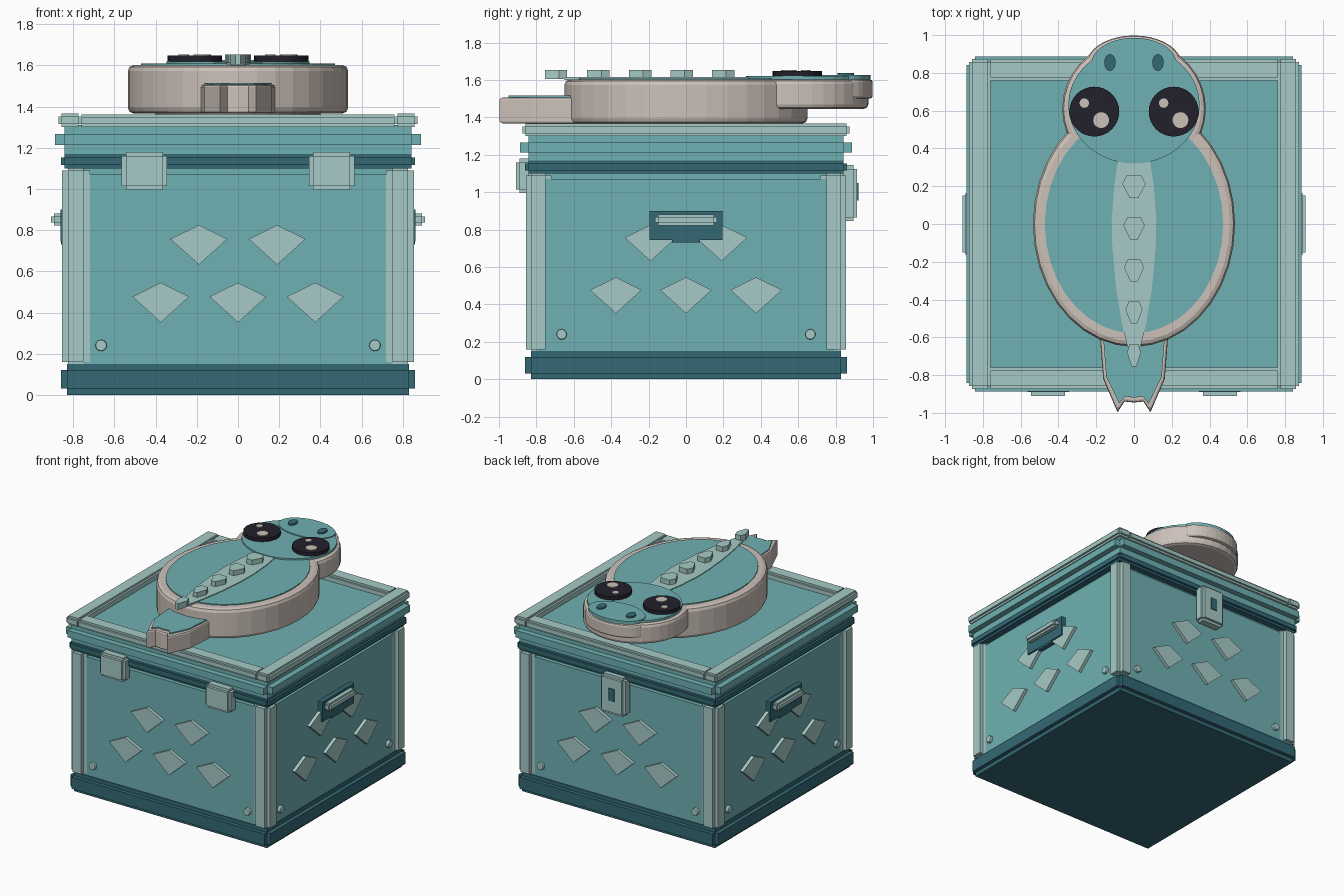
import bpy, bmesh, math
from mathutils import Matrix, Vector

if "Cube" in bpy.data.objects:
    bpy.data.objects.remove(bpy.data.objects["Cube"])


def material(name, hexcode):
    rgb = [int(hexcode[i:i + 2], 16) / 255 for i in (0, 2, 4)]
    lin = [c / 12.92 if c <= 0.04045 else ((c + 0.055) / 1.055) ** 2.4 for c in rgb]
    m = bpy.data.materials.new(name)
    m.diffuse_color = (*lin, 1)
    m.use_nodes = True
    m.node_tree.nodes["Principled BSDF"].inputs["Base Color"].default_value = m.diffuse_color
    return m


TEAL = material("teal", "70B1B3")
PALE = material("pale_teal", "A6CAC7")
DARK = material("dark_teal", "346975")
BEIGE = material("warm_beige", "CCC1B9")
BLACK = material("near_black", "22202B")


def finish(name, bm, mat, matrix=None):
    bmesh.ops.recalc_face_normals(bm, faces=bm.faces)
    if matrix is not None:
        bm.transform(matrix)
    me = bpy.data.meshes.new(name)
    bm.to_mesh(me)
    bm.free()
    me.materials.append(mat)
    ob = bpy.data.objects.new(name, me)
    bpy.context.collection.objects.link(ob)
    return ob


def stepped_box(name, lo, hi, step, mat, matrix=None):
    """Box with stepped edges: three boxes, each full length along one axis."""
    bm = bmesh.new()
    lo, hi = Vector(lo), Vector(hi)
    for axis in (range(3) if step else [0]):
        inset = Vector([0 if a == axis else step for a in range(3)])
        size = hi - lo - 2 * inset
        bmesh.ops.create_cube(bm, size=1, matrix=Matrix.Translation((lo + hi) / 2)
                              @ Matrix.Diagonal((*size, 1)))
    return finish(name, bm, mat, matrix)


def prism(name, pts, z0, z1, mat, bevel=0, matrix=None):
    """Outline extruded upward, with optional chamfer on both rims."""
    bm = bmesh.new()
    base = bm.faces.new([bm.verts.new((x, y, z0)) for x, y in pts])
    ret = bmesh.ops.extrude_face_region(bm, geom=[base], use_keep_orig=True)
    for v in ret["geom"]:
        if isinstance(v, bmesh.types.BMVert):
            v.co.z = z1
    if bevel:
        rims = [e for e in bm.edges if abs(e.verts[0].co.z - e.verts[1].co.z) < 1e-6]
        bmesh.ops.bevel(bm, geom=rims, offset=bevel, segments=2, profile=0.5,
                        affect='EDGES')
    return finish(name, bm, mat, matrix)


def ellipse(cx, cy, rx, ry, n=36):
    return [(cx + rx * math.cos(2 * math.pi * i / n),
             cy + ry * math.sin(2 * math.pi * i / n)) for i in range(n)]


def mirrored(half):
    """Closes an outline given by its right half."""
    return half + [(-x, y) for x, y in reversed(half) if abs(x) > 1e-6]


def wall(k):
    """Wall space (across, up, outward): 0 front, 1 right, 2 back, 3 left."""
    return Matrix.Rotation(k * math.pi / 2, 4, 'Z') @ Matrix.Rotation(math.pi / 2, 4, 'X')


# Box: base, walls, seam band and lid
stepped_box("base", (-.86, -.86, 0), (.86, .86, .15), .03, DARK)
stepped_box("box_body", (-.825, -.825, .1), (.825, .825, 1.1), .03, TEAL)
stepped_box("seam_band", (-.86, -.86, 1.1), (.86, .86, 1.17), .017, DARK)
stepped_box("lid", (-.888, -.888, 1.168), (.888, .888, 1.312), .045, TEAL)

# Corner posts
for sx in (-1, 1):
    for sy in (-1, 1):
        x0, x1 = sorted((sx * .72, sx * .855))
        y0, y1 = sorted((sy * .72, sy * .855))
        stepped_box("corner_post", (x0, y0, .13), (x1, y1, 1.12), .03, PALE)

# Lid rails
for s in (-1, 1):
    a, b = sorted((s * .76, s * .873))
    stepped_box("lid_side_rail", (a, -.873, 1.3), (b, .873, 1.367), .015, PALE)
    stepped_box("lid_cross_rail", (-.775, a, 1.3), (.775, b, 1.362), .015, PALE)

# Kite plates and rivets on every wall
for k in range(4):
    for cx, top in ((-.19, .825), (.19, .825), (-.375, .545), (0, .545), (.375, .545)):
        kite = [(cx, top), (cx - .138, top - .068), (cx, top - .193), (cx + .138, top - .068)]
        prism("kite_plate", kite, .81, .85, PALE, 0, wall(k))
    for cx in (-.665, .665):
        prism("rivet", ellipse(cx, .24, .028, .028, 12), .81, .848, PALE, .006, wall(k))

# Side handles
for k in (1, 3):
    stepped_box("handle_plate", (-.195, .745, .81), (.195, .9, .862), 0, DARK, wall(k))
    stepped_box("handle_lip", (-.075, .73, .81), (.075, .75, .86), 0, DARK, wall(k))
    stepped_box("handle_grip", (-.165, .823, .84), (.165, .882, .908), .015, PALE, wall(k))

# Hinges on the front, latch on the back
for cx in (-.455, .455):
    stepped_box("hinge", (cx - .11, .995, .82), (cx + .11, 1.18, .91), .02, PALE, wall(0))
stepped_box("latch", (-.105, .845, .82), (.105, 1.145, .915), .02, PALE, wall(2))
stepped_box("latch_slot", (-.026, .955, .9), (.026, 1.05, .922), 0, DARK, wall(2))

# Creature body with inlaid back
prism("creature_mount", ellipse(0, 0, .4, .5), 1.3, 1.38, BEIGE)
prism("creature_body", ellipse(0, 0, .535, .65), 1.367, 1.602, BEIGE, .028)
prism("back_inlay", ellipse(0, 0, .472, .578), 1.59, 1.609, TEAL)

# Tail
tail = [(0, -.945), (.05, -.94), (.087, -.997), (.163, -.82), (.18, -.6), (.17, -.5)]
prism("tail", mirrored(tail), 1.367, 1.507, BEIGE, .012)
tail_top = [(0, -.92), (.045, -.912), (.078, -.95), (.147, -.81), (.163, -.6), (.16, -.5)]
prism("tail_inlay", mirrored(tail_top), 1.5, 1.516, TEAL)

# Head and muzzle
prism("head", ellipse(0, .61, .38, .365), 1.445, 1.603, BEIGE, .025)
prism("head_inlay", ellipse(0, .63, .348, .31), 1.59, 1.62, TEAL)
prism("muzzle", ellipse(0, .848, .25, .15), 1.5, 1.603, BEIGE, .015)
prism("muzzle_inlay", ellipse(0, .848, .225, .138), 1.59, 1.627, TEAL)
for s in (-1, 1):
    prism("nostril", ellipse(s * .127, .855, .03, .044, 20), 1.62, 1.638, DARK)
    # Eyes share the same glint direction
    prism("eye", ellipse(s * .21, .595, .132, .132, 32), 1.615, 1.648, BLACK)
    for dx, dy, r in ((-.053, .045, .025), (.036, -.045, .042)):
        prism("eye_glint", ellipse(s * .21 + dx, .595 + dy, r, r, 20), 1.645, 1.654, BEIGE)

# Back stripe and row of spikes
stripe = [(.035, -.65), (.065, -.52), (.095, -.34), (.115, -.12), (.118, .02), (.105, .2),
          (.085, .33), (.07, .4)]
prism("back_stripe", mirrored(stripe), 1.6, 1.615, PALE)
for y, w in ((.198, .063), (-.022, .057), (-.245, .053), (-.468, .045), (-.695, .037)):
    spike = [(w * .35, y - .06), (w, y + .015), (w * .6, y + .06)]
    prism("back_spike", mirrored(spike), 1.605, 1.653, PALE)
